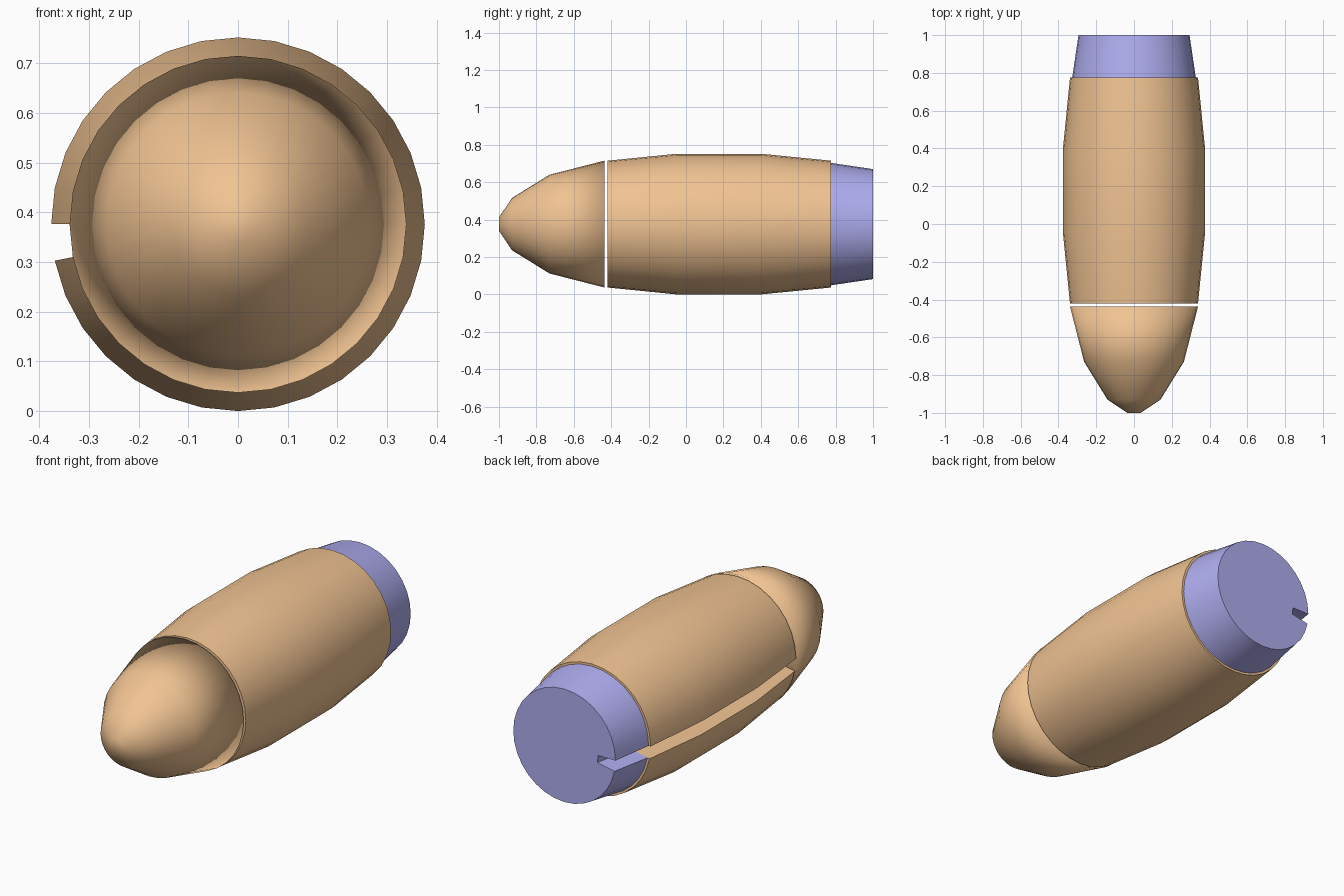
import bpy, bmesh, math

if "Cube" in bpy.data.objects:
    bpy.data.objects.remove(bpy.data.objects["Cube"])

SIDES = 32
CENTRE_Z = 0.376
SLOT = 16            # missing wedge on the left side
SLOT_DEPTH = 0.10


def material(name, rgb):
    m = bpy.data.materials.new(name)
    m.diffuse_color = (*rgb, 1)
    m.use_nodes = True
    m.node_tree.nodes["Principled BSDF"].inputs["Base Color"].default_value = m.diffuse_color
    return m


def lathe(name, profile, mat, slotted, smooth_angle):
    """Closed solid turned about the y axis; profile is (y, radius)."""
    bm = bmesh.new()
    rings = []
    for y, r in profile:
        pts = []
        for i in range(SIDES):
            pts.append((i, r))
            if slotted and i == SLOT:
                pts += [(i, r - SLOT_DEPTH), (i + 1, r - SLOT_DEPTH)]
        ring = []
        for i, rad in pts:
            a = math.tau * i / SIDES
            ring.append(bm.verts.new((rad * math.cos(a), y, CENTRE_Z + rad * math.sin(a))))
        rings.append(ring)
    for a, b in zip(rings, rings[1:]):
        n = len(a)
        for i in range(n):
            j = (i + 1) % n
            bm.faces.new((a[i], a[j], b[j], b[i]))
    bm.faces.new(rings[0])
    bm.faces.new(rings[-1])
    bmesh.ops.recalc_face_normals(bm, faces=bm.faces)
    mesh = bpy.data.meshes.new(name)
    bm.to_mesh(mesh)
    bm.free()
    mesh.materials.append(mat)
    obj = bpy.data.objects.new(name, mesh)
    bpy.context.collection.objects.link(obj)
    bpy.ops.object.select_all(action='DESELECT')
    obj.select_set(True)
    bpy.context.view_layer.objects.active = obj
    bpy.ops.object.shade_smooth_by_angle(angle=math.radians(smooth_angle))
    return obj


orange = material("orange", (0.88, 0.55, 0.29))
blue = material("blue", (0.43, 0.42, 0.87))

# Rounded nose, fully smooth
lathe("nose", [(-1, 0.036), (-0.93, 0.14), (-0.73, 0.264), (-0.437, 0.339)],
      orange, False, 180)
# Barrel-shaped body with a lengthwise slot
lathe("body", [(-0.42, 0.339), (-0.05, 0.376), (0.40, 0.376), (0.775, 0.339)],
      orange, True, 35)
# Tapered tail plug, slot carried through
lathe("tail", [(0.77, 0.328), (1, 0.294)], blue, True, 35)
